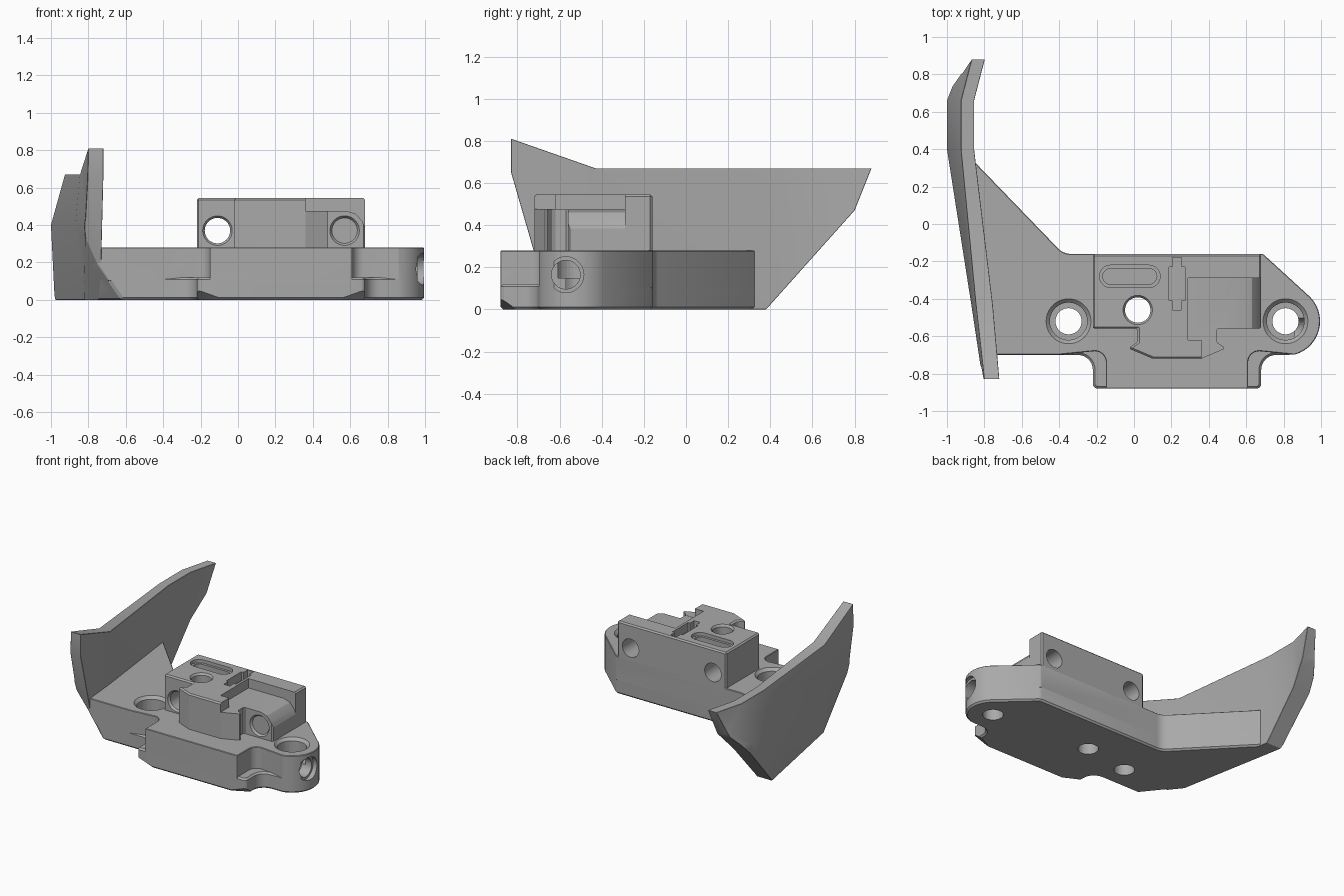
import bpy, bmesh, math
from mathutils import Vector

cube = bpy.data.objects.get("Cube")
if cube:
    bpy.data.objects.remove(cube)

grey = bpy.data.materials.new("neutral grey")
grey.use_nodes = True
COLOR = (0.4, 0.4, 0.4, 1)
grey.diffuse_color = COLOR
grey.node_tree.nodes["Principled BSDF"].inputs["Base Color"].default_value = COLOR


def make(name, bm):
    bmesh.ops.recalc_face_normals(bm, faces=bm.faces)
    mesh = bpy.data.meshes.new(name)
    bm.to_mesh(mesh)
    bm.free()
    mesh.materials.append(grey)
    ob = bpy.data.objects.new(name, mesh)
    bpy.context.collection.objects.link(ob)
    return ob


def prism(name, pts, lo, hi, axis="z"):
    """Extrude a flat outline along an axis."""
    place = {"z": lambda a, b, c: (a, b, c), "y": lambda a, b, c: (a, c, b)}[axis]
    bm = bmesh.new()
    low = [bm.verts.new(place(a, b, lo)) for a, b in pts]
    high = [bm.verts.new(place(a, b, hi)) for a, b in pts]
    bm.faces.new(low)
    bm.faces.new(high)
    for i in range(len(pts)):
        j = (i + 1) % len(pts)
        bm.faces.new((low[i], low[j], high[j], high[i]))
    return make(name, bm)


def box(x0, x1, y0, y1, z0, z1):
    return prism("cutter", [(x0, y0), (x1, y0), (x1, y1), (x0, y1)], z0, z1)


def rod(a, b, r1, r2=None):
    """Round cutter running from point a to point b."""
    a, b = Vector(a), Vector(b)
    bm = bmesh.new()
    bmesh.ops.create_cone(bm, cap_ends=True, segments=40, radius1=r1,
                          radius2=r2 or r1, depth=(b - a).length)
    bm.transform((b - a).to_track_quat("Z", "Y").to_matrix().to_4x4())
    bmesh.ops.translate(bm, verts=bm.verts, vec=(a + b) / 2)
    return make("cutter", bm)


def hull(pts):
    bm = bmesh.new()
    for p in pts:
        bm.verts.new(p)
    bmesh.ops.convex_hull(bm, input=bm.verts)
    return make("cutter", bm)


def arc(cx, cy, r, a0, a1, n=14):
    steps = [math.radians(a0 + (a1 - a0) * i / n) for i in range(n + 1)]
    return [(cx + r * math.cos(t), cy + r * math.sin(t)) for t in steps]


def slice_off(ob, point, normal):
    """Remove everything on the normal side of a plane and cap it."""
    bm = bmesh.new()
    bm.from_mesh(ob.data)
    cut = bmesh.ops.bisect_plane(bm, geom=bm.verts[:] + bm.edges[:] + bm.faces[:],
                                 plane_co=point, plane_no=normal, clear_outer=True)
    edges = [e for e in cut["geom_cut"] if isinstance(e, bmesh.types.BMEdge)]
    if edges:
        bmesh.ops.holes_fill(bm, edges=edges)
    bmesh.ops.recalc_face_normals(bm, faces=bm.faces)
    bm.to_mesh(ob.data)
    bm.free()


def finish(ob, width, cutters=(), joins=()):
    """Soften edges, join extra solids, cut, and bake the modifiers."""
    if width:
        mod = ob.modifiers.new("bevel", "BEVEL")
        mod.width, mod.segments, mod.limit_method = width, 1, "ANGLE"
        mod.angle_limit = math.radians(32)
    for op, group in (("UNION", joins), ("DIFFERENCE", cutters)):
        for c in group:
            mod = ob.modifiers.new("cut", "BOOLEAN")
            mod.operation, mod.object, mod.solver = op, c, "EXACT"
    deps = bpy.context.evaluated_depsgraph_get()
    baked = bpy.data.meshes.new_from_object(ob.evaluated_get(deps))
    ob.modifiers.clear()
    ob.data = baked
    for c in list(joins) + list(cutters):
        bpy.data.objects.remove(c)
    bpy.ops.object.select_all(action="DESELECT")
    ob.select_set(True)
    bpy.context.view_layer.objects.active = ob
    bpy.ops.object.shade_smooth_by_angle(angle=math.radians(22))


# Outline shared by both base layers: rounded right ear, back edge, left wing
ear_x, hole_y, mid_x = 0.81, -0.52, 0.23
rear = (arc(ear_x, hole_y, 0.185, -75, 45) + [(0.69, -0.16)]
        + arc(-0.335, -0.06, 0.10, 270, 225, 6) + [(-0.86, 0.34), (-0.93, 0.35), (-0.77, -0.70)])


def front(half, corner, fillet, ledge):
    """Front tongue, mirrored about its own centre line."""
    left = [(-half - fillet - 0.2, -0.70), (-half - fillet, ledge)]
    left += arc(-half - fillet, ledge - fillet, fillet, 75, 0, 6)
    left += arc(-half + corner, -0.88 + corner, corner, 180, 270, 4)
    right = [(-x, y) for x, y in reversed(left[1:])]
    return [(x + mid_x, y) for x, y in left + right]


lower = prism("base", front(0.45, 0.025, 0.08, -0.70) + rear, 0, 0.12)
upper = prism("upper_layer", front(0.38, 0.004, 0.06, -0.68) + rear, 0.1, 0.28)
corner_point = Vector((-0.82, -0.45, 0))
corner_normal = (Vector((-0.62, -0.70, 0)) - corner_point).cross(
    Vector((-0.80, -0.73, 0.3)) - corner_point)
if corner_normal.x > 0:
    corner_normal.negate()
for part in (lower, upper):
    slice_off(part, corner_point, corner_normal)
finish(upper, 0.008)

cuts = []
for x in (-0.35, ear_x):        # stepped mounting holes
    cuts += [rod((x, hole_y, -0.1), (x, hole_y, 0.4), 0.07),
             rod((x, hole_y, 0.15), (x, hole_y, 0.4), 0.1),
             rod((x, hole_y, 0.26), (x, hole_y, 0.29), 0.1, 0.13)]
cuts += [rod((0.02, -0.46, -0.1), (0.02, -0.46, 0.4), 0.07),
         rod((0.86, -0.57, 0.165), (1.1, -0.57, 0.165), 0.068),
         rod((0.96, -0.57, 0.165), (1.1, -0.57, 0.165), 0.085)]
for x in (-0.11, 0.57):         # shallow screw channels
    cuts.append(rod((x, -0.95, 0.37), (x, -0.56, 0.37), 0.106))
for s in (-1, 1):               # chamfered lower front corners
    cuts.append(hull([(mid_x + s * a, y, z) for a, y, z in (
        (0.23, -0.9, -0.01), (0.47, -0.9, 0.075), (0.47, -0.78, -0.01), (0.47, -0.9, -0.01))]))
finish(lower, 0.012, cuts, [upper])

# Raised clamp block
half_front = [(-0.45, -0.56), (-0.21, -0.56), (-0.21, -0.63), (-0.26, -0.665), (-0.13, -0.72)]
outline = [(mid_x + x, y) for x, y in half_front]
outline += [(mid_x - x, y) for x, y in reversed(half_front)]
outline += [(0.68, -0.16), (-0.22, -0.16)]
block = prism("clamp_block", outline, 0.24, 0.545)
shelf = [(0.29, 0.6), (0.29, 0.475), (0.58, 0.475), (0.63, 0.46), (0.665, 0.42),
         (0.69, 0.36), (0.72, 0.36), (0.72, 0.6)]
cuts = [prism("cutter", shelf, -0.62, -0.29, "y"),
        box(0.36, 0.72, -0.8, -0.5, 0.476, 0.6),
        rod((0.02, -0.46, 0.1), (0.02, -0.46, 0.7), 0.068),
        rod((0.02, -0.46, 0.53), (0.02, -0.46, 0.55), 0.068, 0.082)]
for x in (-0.11, 0.57):         # horizontal through holes
    cuts += [rod((x, -0.8, 0.37), (x, 0, 0.37), 0.068),
             rod((x, -0.575, 0.37), (x, -0.545, 0.37), 0.09, 0.068)]
for r, floor in ((0.06, 0.52), (0.042, 0.46)):      # stepped slot
    slot = arc(0.08, -0.28, r, -90, 90, 10) + arc(-0.125, -0.28, r, 90, 270, 10)
    cuts.append(prism("cutter", slot, floor, 0.7))
for w, y0, y1 in ((0.025, -0.46, -0.18), (0.042, -0.41, -0.23)):    # key notch
    cuts.append(box(mid_x - w, mid_x + w, y0, y1, 0.48, 0.7))
finish(block, 0.01, cuts)

# Side wing: stations of y, top z, inner x, outer x at top, middle and bottom
stations = [(-0.83, 0.81, -0.72, -0.80, -0.81, -0.765),
            (-0.43, 0.67, -0.755, -0.845, -0.87, -0.825),
            (0.40, 0.67, -0.855, -0.925, -1.0, -0.98),
            (0.66, 0.67, -0.855, -0.925, -1.0, -0.98),
            (0.89, 0.67, -0.795, -0.865, -0.91, -0.90)]
bm = bmesh.new()
rings = []
for y, top, inner, o_top, o_mid, o_low in stations:
    section = [(inner, 0), (inner, top), (o_top, top), (o_mid, 0.4), (o_low, 0)]
    rings.append([bm.verts.new((x, y, z)) for x, z in section])
for a, b in zip(rings, rings[1:]):
    for i in range(5):
        j = (i + 1) % 5
        bm.faces.new((a[i], a[j], b[j], b[i]))
bm.faces.new(rings[0])
bm.faces.new(rings[-1])
bmesh.ops.triangulate(bm, faces=bm.faces)
wing = make("side_wing", bm)
for (y0, z0), (y1, z1), side in (((0.88, 0.67), (0.80, 0.47), 1), ((0.80, 0.47), (0.38, 0), 1),
                                 ((-0.83, 0.65), (-0.70, 0.2), -1)):
    normal = Vector((0, z0 - z1, y1 - y0))
    slice_off(wing, (0, y0, z0), normal * (side if normal.y > 0 else -side))
slice_off(wing, corner_point, corner_normal)
finish(wing, 0.01)
